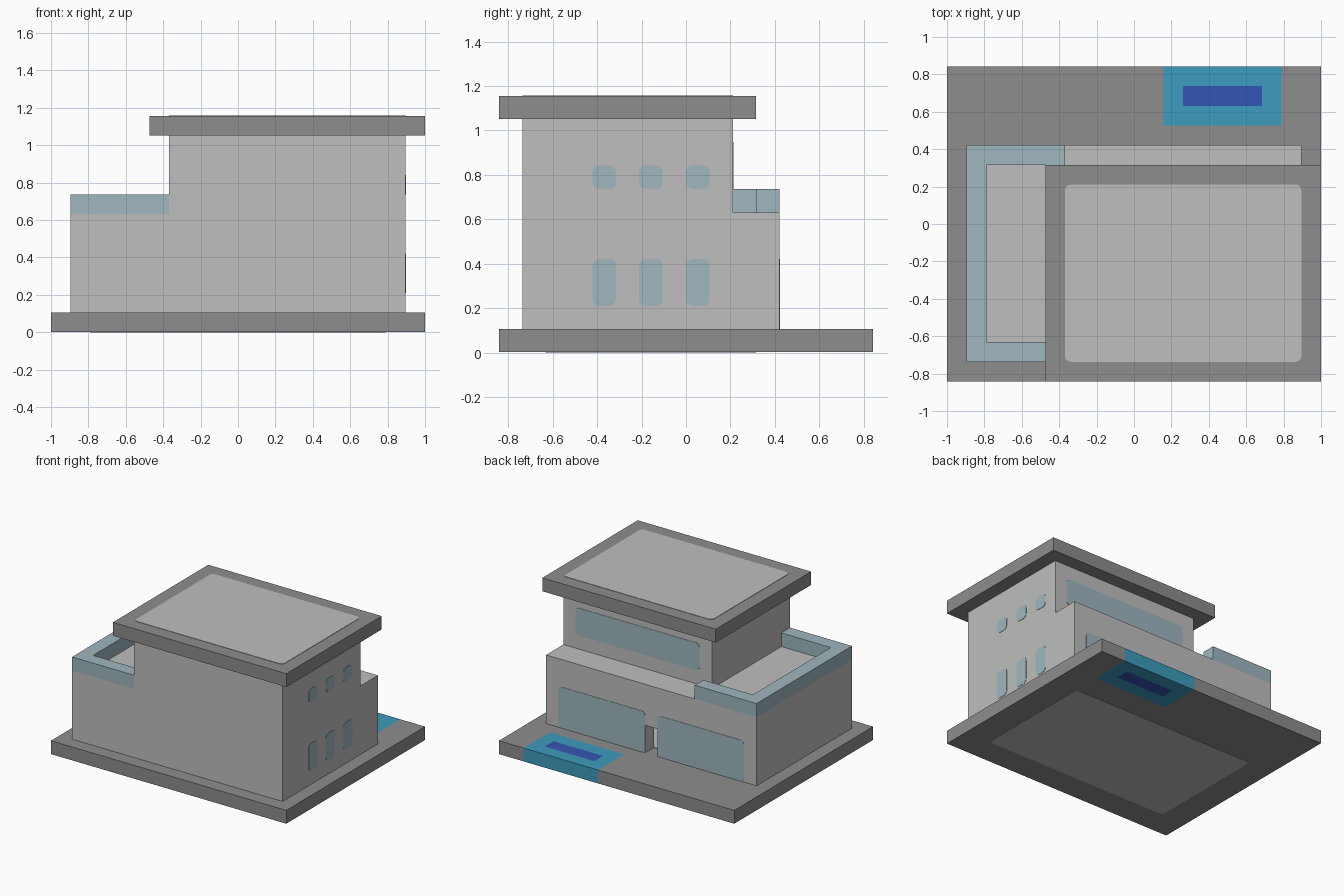
import bpy, bmesh
from mathutils import Vector

if "Cube" in bpy.data.objects:
    bpy.data.objects.remove(bpy.data.objects["Cube"], do_unlink=True)

U = 2 / 19                      # one building module
THIN = 0.025                    # thickness of painted plates, in modules


def place(x, y, z):
    """Module coordinates to world position."""
    return Vector((x - 9.5, y - 8, z)) * U


def colour(name, rgb):
    m = bpy.data.materials.new(name)
    m.use_nodes = True
    m.diffuse_color = (*rgb, 1)
    m.node_tree.nodes["Principled BSDF"].inputs["Base Color"].default_value = (*rgb, 1)
    return m


WALL = colour("pale_plaster", (0.51, 0.52, 0.51))
SLAB = colour("grey_concrete", (0.27, 0.27, 0.27))
GLASS = colour("pale_glass", (0.347, 0.474, 0.52))
WATER = colour("pool_blue", (0.045, 0.333, 0.515))
DEEP = colour("deep_blue", (0.034, 0.089, 0.445))


def finish(name, bm, *mats):
    bmesh.ops.recalc_face_normals(bm, faces=bm.faces)
    mesh = bpy.data.meshes.new(name)
    bm.to_mesh(mesh)
    bm.free()
    for m in mats:
        mesh.materials.append(m)
    ob = bpy.data.objects.new(name, mesh)
    bpy.context.collection.objects.link(ob)
    return ob


def prism(bm, outline, bottom, top):
    """Extrude a plan outline between two heights."""
    face = bm.faces.new([bm.verts.new(place(x, y, bottom)) for x, y in outline])
    ext = bmesh.ops.extrude_face_region(bm, geom=[face])
    verts = [v for v in ext["geom"] if isinstance(v, bmesh.types.BMVert)]
    bmesh.ops.translate(bm, verts=verts, vec=(0, 0, (top - bottom) * U))


def block(name, x, y, z, mat):
    bm = bmesh.new()
    prism(bm, [(x[0], y[0]), (x[1], y[0]), (x[1], y[1]), (x[0], y[1])], *z)
    return finish(name, bm, mat)


def plate(name, x, y, z, mat, axis):
    """Thin panel with its four corners rounded across the given axis."""
    bm = bmesh.new()
    prism(bm, [(x[0], y[0]), (x[1], y[0]), (x[1], y[1]), (x[0], y[1])], *z)
    edges = []
    for e in bm.edges:
        d = e.verts[1].co - e.verts[0].co
        if abs(d[axis]) > 0.9 * d.length:
            edges.append(e)
    bmesh.ops.bevel(bm, geom=edges, offset=0.28 * U, segments=4, profile=0.5,
                    affect='EDGES')
    return finish(name, bm, mat)


# Base slab, with the pool cut into it by dividing planes
bm = bmesh.new()
prism(bm, [(0, 0), (19, 0), (19, 16), (0, 16)], THIN, 1)
for axis, cuts in ((0, (11, 12, 16, 17)), (1, (13, 14, 15))):
    normal = Vector((axis == 0, axis == 1, 0))
    for c in cuts:
        bmesh.ops.bisect_plane(bm, geom=bm.verts[:] + bm.edges[:] + bm.faces[:],
                               plane_co=place(c, c, 0), plane_no=normal)
for f in bm.faces:
    p = f.calc_center_median() / U + Vector((9.5, 8, 0))
    if 12 < p.x < 16 and 14 < p.y < 15:
        f.material_index = 2
    elif 11 < p.x < 17 and p.y > 13:
        f.material_index = 1
finish("base_slab", bm, SLAB, WATER, DEEP)
plate("slab_underside_panel", (2, 17), (2, 11), (0, 2 * THIN), WALL, 2)
plate("room_floor", (2, 17), (2, 11), (1 - THIN, 1 + THIN), WALL, 2)

# Ground floor walls with an open doorway at the back
bm = bmesh.new()
prism(bm, [(9, 12), (1, 12), (1, 1), (18, 1), (18, 12), (10, 12),
           (10, 11), (17, 11), (17, 2), (2, 2), (2, 11), (9, 11)], 1, 3)
finish("ground_walls", bm, WALL)
block("ground_upper_walls", (1, 18), (1, 12), (3, 6), WALL)

# Upper storey and overhanging roof
block("upper_storey", (6, 18), (1, 10), (6, 10), WALL)
block("roof_slab", (5, 19), (0, 11), (10, 11 - THIN), SLAB)
plate("roof_panel", (6, 18), (1, 10), (11 - 2 * THIN, 11), WALL, 2)

# Terrace parapet
bm = bmesh.new()
prism(bm, [(6, 1), (6, 2), (2, 2), (2, 11), (6, 11), (6, 12), (1, 12), (1, 1)], 6, 7)
finish("terrace_parapet", bm, GLASS)

# Side windows in two rows
for i, y in enumerate((4, 6, 8)):
    for row, z in (("lower", (2, 4)), ("upper", (7, 8))):
        plate(f"side_window_{row}_{i + 1}", (18 - THIN, 18 + THIN), (y, y + 1), z, GLASS, 0)

# Back windows
for name, x, y, z in (("left", (10, 17), 12, (1, 4)),
                      ("right", (2, 9), 12, (1, 4)),
                      ("upper", (7, 17), 10, (7, 9))):
    plate(f"back_window_{name}", x, (y - THIN, y + THIN), z, GLASS, 1)
